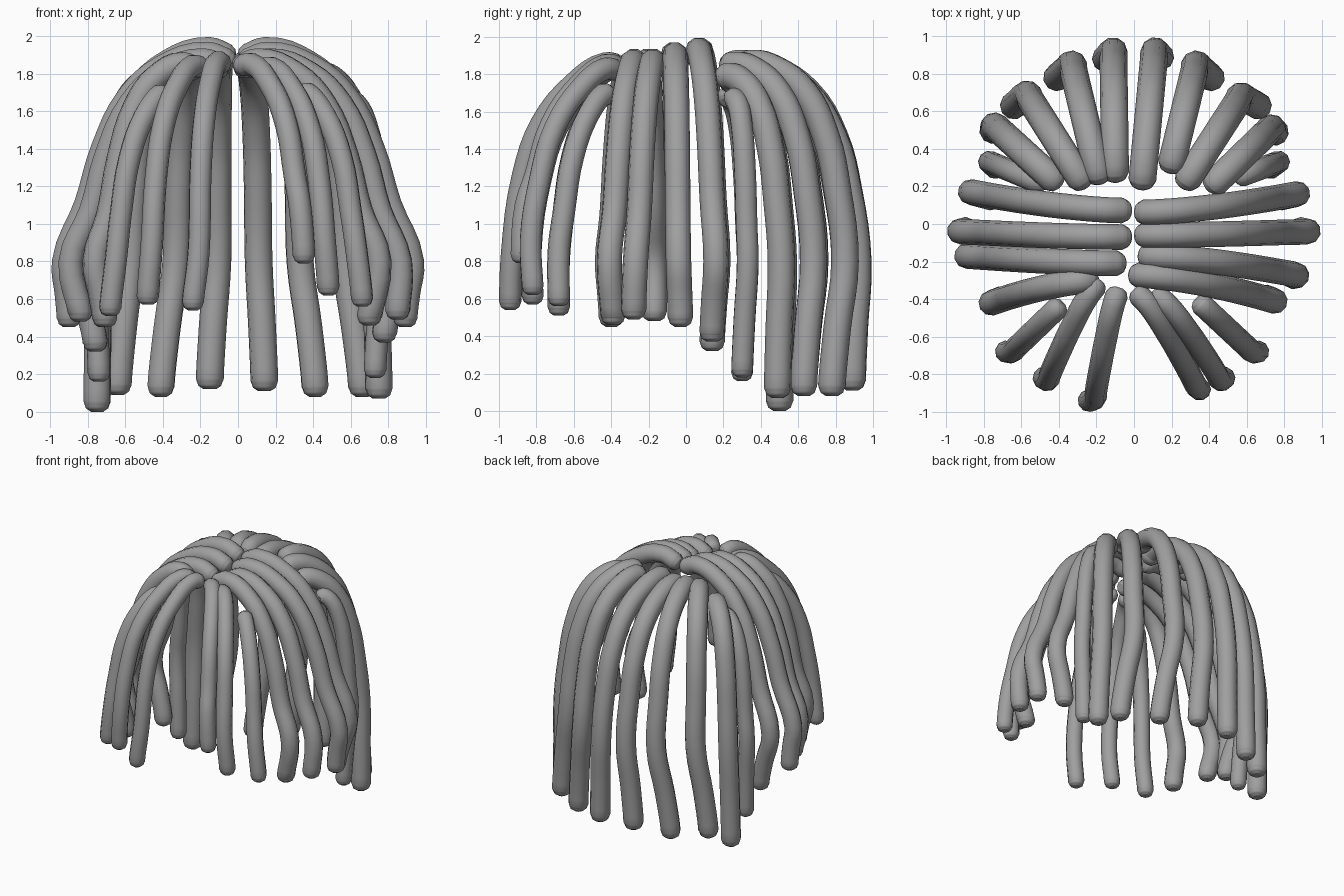
import bpy
from mathutils import Vector

if "Cube" in bpy.data.objects:
    bpy.data.objects.remove(bpy.data.objects["Cube"])

grey = bpy.data.materials.new("rope_grey")
grey.diffuse_color = (0.35, 0.35, 0.35, 1)
grey.use_nodes = True
grey.node_tree.nodes["Principled BSDF"].inputs["Base Color"].default_value = grey.diffuse_color

# Drape profiles: (share of the way out, height change from root)
SIDE = [(0, 0), (.16, .05), (.42, -.02), (.62, -.18), (.77, -.45), (.87, -.75)]
BACK = [(0, 0), (.12, .03), (.34, .0), (.61, -.12), (.82, -.36), (.93, -.65)]
FRONT = [(0, 0), (.15, .01), (.44, -.10), (.73, -.31), (.9, -.59)]
SHORT = [(0, 0), (.15, -.01), (.44, -.12), (.73, -.34), (.9, -.63)]


def lock(name, drape, bend, radius, root, outer, tip):
    """Round hanging lock: drapes from root to its widest point, then to the tip."""
    r, o, t = Vector(root), Vector(outer), Vector(tip)
    path = []
    for f, dz in drape:         # bend = how late the x and y drift comes
        path.append(Vector((r.x + (o.x - r.x) * f ** bend[0],
                            r.y + (o.y - r.y) * f ** bend[1], r.z + dz)))
    belly_z = max(.8, t.z + .3)
    path.append(Vector((o.x, o.y, belly_z)))
    if t.z < .45:
        low = o.lerp(t.xy, .6)
        path.append(Vector((low.x, low.y, (belly_z + t.z) / 2)))
    # rounded root and tip
    d = (path[1] - path[0]).normalized()
    up = Vector((0, 0, radius))
    pts = [(path[0], .45), (path[0] + d * radius * .2, .78), (path[0] + d * radius * .65, 1)]
    pts += [(p, 1) for p in path[1:]]
    pts += [(t + up * .75, 1), (t + up * .25, .82), (t, .45)]

    curve = bpy.data.curves.new(name, 'CURVE')
    curve.dimensions = '3D'
    curve.bevel_depth = radius
    curve.bevel_resolution = 3
    curve.resolution_u = 4
    curve.use_fill_caps = True
    s = curve.splines.new('BEZIER')
    s.bezier_points.add(len(pts) - 1)
    for b, (p, k) in zip(s.bezier_points, pts):
        b.co, b.radius = p, k
        b.handle_left_type = b.handle_right_type = 'AUTO'
    ob = bpy.data.objects.new(name, curve)
    bpy.context.collection.objects.link(ob)
    bpy.ops.object.select_all(action='DESELECT')
    ob.select_set(True)
    bpy.context.view_layer.objects.active = ob
    bpy.ops.object.convert(target='MESH')
    ob = bpy.context.object
    ob.data.materials.clear()
    ob.data.materials.append(grey)
    bpy.ops.object.shade_smooth_by_angle(angle=1.0)


# Each entry: root xyz, widest xy, tip xyz
side_locks = [
    ((.01, .06, 1.88), (.87, .16), (.78, .14, .37)),
    ((.01, -.06, 1.855), (.925, -.04), (.89, -.03, .45)),
    ((.03, -.17, 1.82), (.86, -.27), (.85, -.28, .49)),
    ((-.02, -.27, 1.82), (.75, -.41), (.70, -.39, .46)),
    ((-.02, .07, 1.88), (-.87, .17), (-.76, .14, .32)),
    ((-.02, -.07, 1.855), (-.925, -.04), (-.90, -.03, .45)),
    ((-.05, -.21, 1.82), (-.89, -.17), (-.84, -.17, .48)),
    ((-.2, -.3, 1.80), (-.76, -.42), (-.71, -.4, .45)),
]
back_locks = [
    ((.04, .19, 1.83), (.11, .92), (.14, .89, .11)),
    ((.19, .28, 1.83), (.33, .85), (.41, .78, .08)),
    ((.26, .2, 1.82), (.57, .68), (.66, .63, .08)),
    ((.40, .19, 1.76), (.73, .51), (.75, .49, .07)),
    ((-.1, .23, 1.83), (-.11, .92), (-.15, .88, .12)),
    ((-.18, .22, 1.83), (-.33, .85), (-.41, .78, .08)),
    ((-.26, .2, 1.82), (-.57, .69), (-.64, .63, .09)),
    ((-.40, .21, 1.74), (-.74, .52), (-.75, .5, .0)),
]
temple_locks = [
    ((.55, .25, 1.64), (.77, .33), (.73, .30, .18)),
    ((-.48, .21, 1.65), (-.77, .33), (-.74, .30, .16)),
]
front_locks = [
    ((.0, -.35, 1.84), (.33, -.86), (.35, -.88, .79)),
    ((.10, -.36, 1.82), (.46, -.83), (.48, -.82, .62)),
    ((-.08, -.34, 1.85), (-.21, -.93), (-.24, -.94, .54)),
    ((-.18, -.30, 1.83), (-.46, -.83), (-.48, -.82, .57)),
]
short_locks = [
    ((.33, -.40, 1.70), (.63, -.68), (.66, -.68, .56)),
    ((-.38, -.42, 1.69), (-.65, -.68), (-.68, -.68, .51)),
]

for group, drape, bend, radius, entries in (
        ("side_lock", SIDE, (1, 1.6), .068, side_locks),
        ("back_lock", BACK, (1, 1), .074, back_locks),
        ("temple_lock", BACK, (1, 1), .06, temple_locks),
        ("front_lock", FRONT, (.8, 1), .06, front_locks),
        ("short_front_lock", SHORT, (1, 1), .06, short_locks)):
    for i, (root, outer, tip) in enumerate(entries, 1):
        lock(f"{group}_{i}", drape, bend, radius, root, outer, tip)
